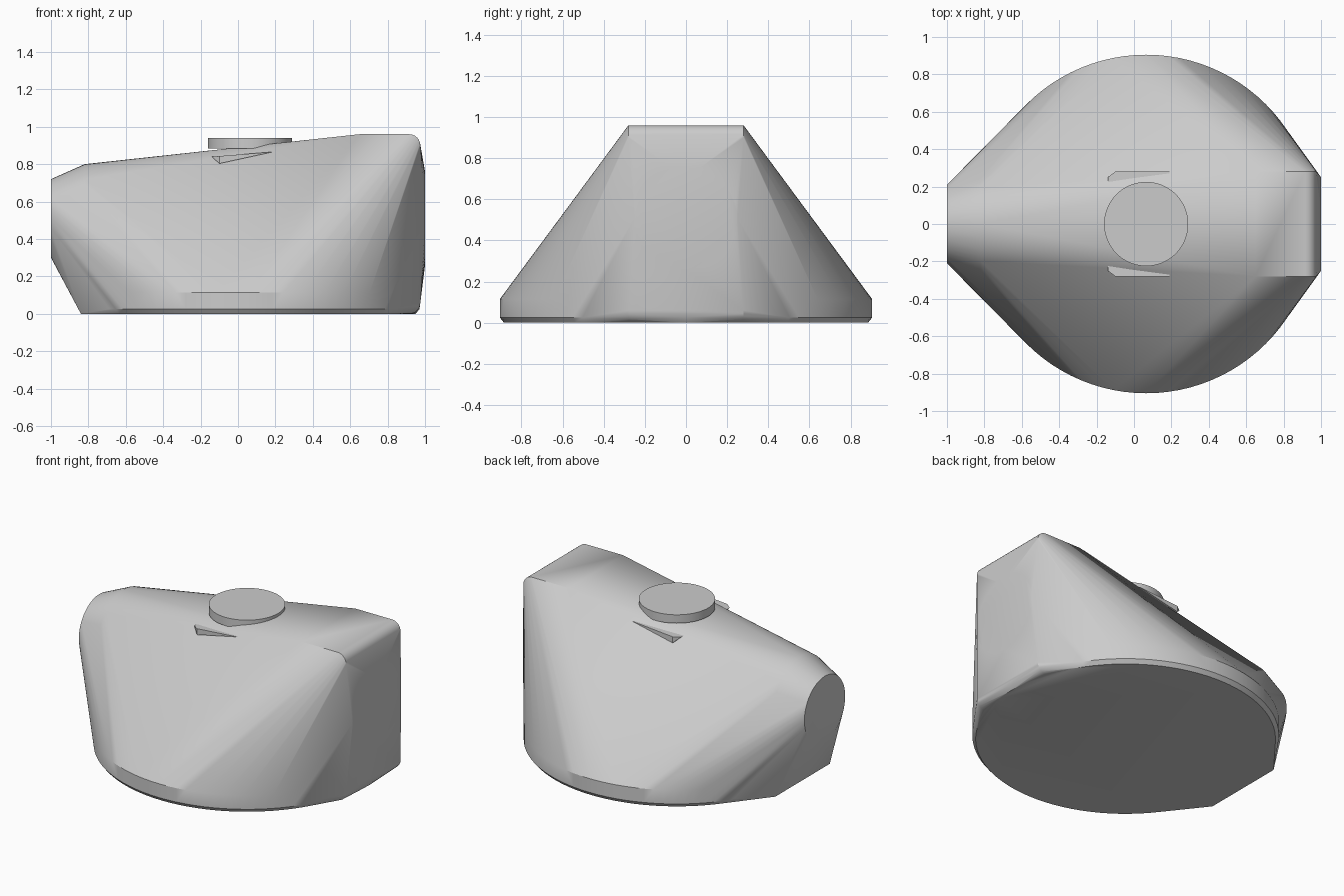
import bpy, bmesh, math

cube = bpy.data.objects.get("Cube")
if cube:
    bpy.data.objects.remove(cube, do_unlink=True)

grey = bpy.data.materials.new("plain grey")
grey.use_nodes = True
colour = (0.6, 0.6, 0.6, 1)
grey.diffuse_color = colour
grey.node_tree.nodes["Principled BSDF"].inputs["Base Color"].default_value = colour


def hull(name, points, angle=30):
    """Wrap a set of points in a convex skin."""
    bm = bmesh.new()
    for p in points:
        bm.verts.new(p)
    found = bmesh.ops.convex_hull(bm, input=bm.verts)
    spare = {g for g in found["geom_interior"] + found["geom_unused"]
             if isinstance(g, bmesh.types.BMVert)}
    bmesh.ops.delete(bm, geom=list(spare), context='VERTS')
    bmesh.ops.dissolve_limit(bm, angle_limit=0.002, verts=bm.verts, edges=bm.edges)
    bmesh.ops.recalc_face_normals(bm, faces=bm.faces)
    mesh = bpy.data.meshes.new(name)
    bm.to_mesh(mesh)
    bm.free()
    mesh.materials.append(grey)
    obj = bpy.data.objects.new(name, mesh)
    bpy.context.collection.objects.link(obj)
    bpy.ops.object.select_all(action='DESELECT')
    obj.select_set(True)
    bpy.context.view_layer.objects.active = obj
    bpy.ops.object.shade_smooth_by_angle(angle=math.radians(angle))
    return obj


def circle(n, r):
    return [(r * math.cos(math.tau * i / n), r * math.sin(math.tau * i / n))
            for i in range(n)]


def flat_ring(x, z, r, n=96):
    return [(x + a, b, z) for a, b in circle(n, r)]


def upright_ring(x, z, r, n=48):
    return [(x, a, z + b) for a, b in circle(n, r)]


# Body: round base, nose rings, end ring and a narrow spine with rounded corners
body = flat_ring(0.065, 0, 0.885) + flat_ring(0.065, 0.025, 0.905)
body += flat_ring(0.065, 0.115, 0.905)
body += upright_ring(-1, 0.51, 0.21) + upright_ring(-0.82, 0.52, 0.28)
body += upright_ring(1, 0.51, 0.25)
spine = [(-0.84, 0), (0.65, 0.96)]
for i in range(7):
    t = math.pi / 2 * i / 6
    dx, dz = 0.06 * math.sin(t), 0.06 * math.cos(t)
    spine += [(0.915 + dx, 0.9 + dz), (0.915 + dx, 0.06 - dz)]
body += [(x, side * 0.28, z) for x, z in spine for side in (-1, 1)]
hull("body", body)

# Round hatch on the roof
hull("roof_hatch", flat_ring(0.065, 0.885, 0.225) + flat_ring(0.065, 0.94, 0.225))

# Small wedge fins either side of the hatch
fin = [(-0.14, 0.25, 0.84), (-0.14, 0.2, 0.84), (-0.1, 0.28, 0.803),
       (-0.1, 0.28, 0.843), (0.19, 0.28, 0.866), (0.19, 0.24, 0.866),
       (-0.1, 0.2, 0.803)]
for label, side in (("left", 1), ("right", -1)):
    hull("roof_fin_" + label, [(x, side * y, z) for x, y, z in fin], 20)
